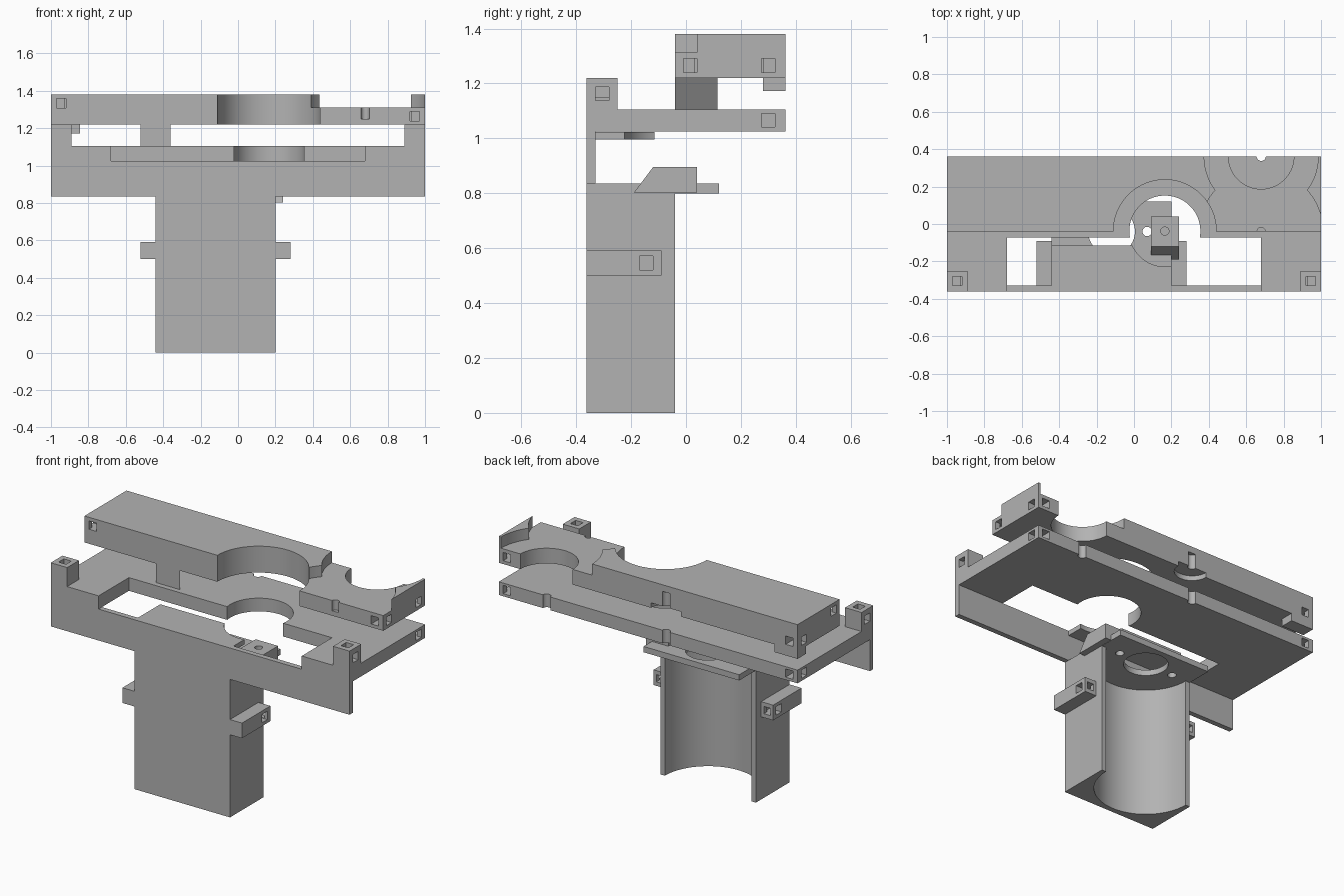
import bpy, bmesh, math

old = bpy.data.objects.get("Cube")
if old:
    bpy.data.objects.remove(old, do_unlink=True)

grey = bpy.data.materials.new("plain grey")
grey.use_nodes = True
COLOUR = (0.45, 0.45, 0.45, 1)
grey.diffuse_color = COLOUR
grey.node_tree.nodes["Principled BSDF"].inputs["Base Color"].default_value = COLOUR


def add(name, bm):
    bmesh.ops.recalc_face_normals(bm, faces=bm.faces)
    mesh = bpy.data.meshes.new(name)
    bm.to_mesh(mesh)
    bm.free()
    mesh.materials.append(grey)
    ob = bpy.data.objects.new(name, mesh)
    bpy.context.collection.objects.link(ob)
    return ob


def prism(name, points, depth):
    """Extrude a flat outline of 3D points along the depth vector."""
    bm = bmesh.new()
    face = bm.faces.new([bm.verts.new(p) for p in points])
    out = bmesh.ops.extrude_face_region(bm, geom=[face])
    moved = [v for v in out["geom"] if isinstance(v, bmesh.types.BMVert)]
    bmesh.ops.translate(bm, verts=moved, vec=depth)
    return add(name, bm)


def box(name, x, y, z):
    outline = [(x[0], y[0], z[0]), (x[1], y[0], z[0]), (x[1], y[1], z[0]), (x[0], y[1], z[0])]
    return prism(name, outline, (0, 0, z[1] - z[0]))


def disc(x, y, r, z, sides=72):
    ring = [(x + r * math.cos(math.tau * (i + .5) / sides),
             y + r * math.sin(math.tau * (i + .5) / sides), z[0]) for i in range(sides)]
    return prism("cutter", ring, (0, 0, z[1] - z[0]))


def hole(x, y, z, axis, depth=.1, w=.025):
    """Square socket cutter centred on a point and running along one axis."""
    size = [w, w, w]
    size[axis] = depth
    return box("cutter", *[(c - s, c + s) for c, s in zip((x, y, z), size)])


def carve(ob, cutters):
    for c in cutters:
        c.hide_render = True
        mod = ob.modifiers.new("cut", 'BOOLEAN')
        mod.operation, mod.solver, mod.object = 'DIFFERENCE', 'EXACT', c
    bpy.context.view_layer.update()
    graph = bpy.context.evaluated_depsgraph_get()
    mesh = bpy.data.meshes.new_from_object(ob.evaluated_get(graph))
    ob.modifiers.clear()
    ob.data = mesh
    for c in cutters:
        bpy.data.objects.remove(c, do_unlink=True)
    return ob


parts = []
THROUGH = (-1, 3)
HUB = (.165, -.038)      # large opening centre
MOTOR = (-.12, -.04)     # cradle axis
BACK = .362

# Cradle: half-round hollow column with a drilled cap
parts.append(carve(box("cradle_column", (-.44, .2), (-.362, -.04), (0, .8)),
                   [disc(*MOTOR, .29, THROUGH)]))
parts.append(carve(box("cradle_cap", (-.44, .2), (-.362, .12), (.8, .835)),
                   [disc(*MOTOR, .125, THROUGH)]
                   + [disc(MOTOR[0] + s * .19, MOTOR[1], .025, THROUGH, 24) for s in (-1, 1)]))

# Sloped stop block on the cap
profile = [(.09, -.19, .802), (.09, .04, .802), (.09, .04, .895), (.09, -.12, .895)]
parts.append(carve(prism("stop_block", profile, (.15, 0, 0)),
                   [disc(*HUB, .022, (.83, 2), 24)]))

# Side lugs with sockets
for name, x0, x1 in (("left_lug", .2, .28), ("right_lug", -.52, -.44)):
    xm = (x0 + x1) / 2
    parts.append(carve(box(name, (x0, x1), (-.362, -.09), (.5, .592)),
                       [hole(xm, -.145, .546, 0), hole(xm, -.09, .546, 1, .06, .022)]))

# Front wall and the shelf behind it
parts.append(box("front_wall", (-1, 1), (-.362, -.33), (.835, 1.025)))
parts.append(carve(box("shelf", (-.44, .2), (-.33, -.115), (.995, 1.024)),
                   [disc(*HUB, .19, THROUGH)]))

# Middle plate with window, hub opening, back grooves and end sockets
cuts = [box("cutter", (-.68, .68), (-.33, -.072), THROUGH),
        box("cutter", (-.68, .68), (-.5, -.25), THROUGH),
        disc(*HUB, .19, THROUGH)]
cuts += [disc(x, BACK, .025, THROUGH, 24) for x in (.68, -.12)]
cuts += [hole(s, .3, 1.066, 0, .08) for s in (-1, 1)]
cuts += [hole(s * .945, BACK, 1.066, 1, .08) for s in (-1, 1)]
parts.append(carve(box("middle_plate", (-1, 1), (-.362, BACK), (1.025, 1.105)), cuts))

# Corner towers
for name, s in (("left_tower", 1), ("right_tower", -1)):
    x = sorted((s * .89, s))
    parts.append(carve(box(name, x, (-.362, -.25), (1.105, 1.22)),
                       [hole(s, -.305, 1.162, 0, .07), hole(s * .945, -.305, 1.22, 2, .07)]))

# Upper block with round openings and stepped pocket
cuts = [disc(*HUB, .275, THROUGH),
        disc(.68, BACK, .175, THROUGH),
        disc(.68, BACK, .305, (1.312, 2)),
        disc(.68, -.04, .33, (1.312, 2)),
        disc(.68, -.04, .022, (1.25, 2), 24),
        disc(-.12, BACK, .1, (1, 1.25)),
        disc(-.12, BACK, .025, (1, 1.34), 24)]
cuts += [hole(1, y, 1.265, 0, .07) for y in (.015, .3)]
cuts += [hole(-1, y, z, 0, .07) for y, z in ((.015, 1.333), (.3, 1.265))]
cuts += [hole(-.945, -.04, 1.333, 1, .07), hole(.945, -.04, 1.265, 1, .07)]
cuts += [hole(s * .945, BACK, 1.265, 1, .08) for s in (-1, 1)]
parts.append(carve(box("upper_block", (-1, 1), (-.04, BACK), (1.22, 1.38)), cuts))

# Hanging pieces under the upper block
parts.append(box("back_foot", (-1, -.845), (.28, BACK), (1.173, 1.22)))
parts.append(prism("triangular_post", [(-.52, -.04, 1.105), (-.36, -.04, 1.105), (-.52, .115, 1.105)],
                   (0, 0, .115)))

bpy.ops.object.select_all(action='DESELECT')
for ob in parts:
    ob.select_set(True)
bpy.context.view_layer.objects.active = parts[0]
bpy.ops.object.shade_smooth_by_angle(angle=math.radians(30))
